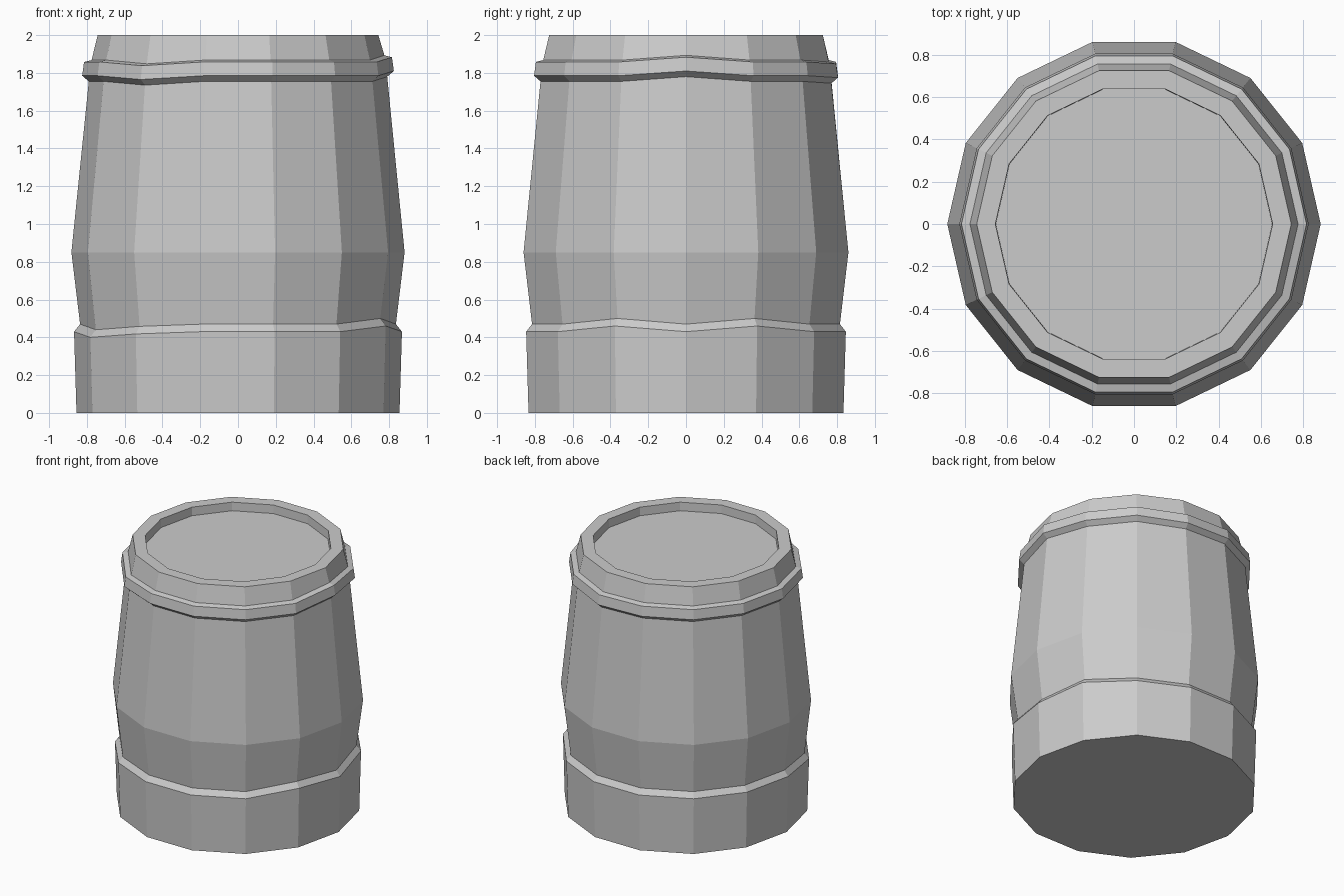
import bpy, bmesh
from math import cos, sin, tau

if "Cube" in bpy.data.objects:
    bpy.data.objects.remove(bpy.data.objects["Cube"])

SIDES = 14
# Small height wobble of the hand-made hoops, by vertex number (0 is +x)
LOW = {1: 0.03, 8: -0.03, 9: -0.012, 13: 0.03}
HIGH = {0: 0.025, 3: -0.01, 9: -0.02}
FLAT = {}


def lathe(name, profile, cap_start=False, cap_end=False):
    """Revolve (radius, height, wobble) points into a flat-sided shell."""
    bm = bmesh.new()
    rings = []
    for r, z, wobble in profile:
        rings.append([bm.verts.new((r * cos(tau * k / SIDES),
                                    r * sin(tau * k / SIDES),
                                    z + wobble.get(k, 0)))
                      for k in range(SIDES)])
    for a, b in zip(rings, rings[1:]):
        for k in range(SIDES):
            n = (k + 1) % SIDES
            bm.faces.new((a[k], a[n], b[n], b[k]))
    if cap_start:
        bm.faces.new(rings[0][::-1])
    if cap_end:
        bm.faces.new(rings[-1])
    mesh = bpy.data.meshes.new(name)
    bm.to_mesh(mesh)
    bm.free()
    obj = bpy.data.objects.new(name, mesh)
    bpy.context.collection.objects.link(obj)
    return obj


# Wide band around the foot, with the closed bottom
lathe("base_band", [(0.855, 0, FLAT), (0.868, 0.43, LOW), (0.836, 0.47, LOW)],
      cap_start=True)

# Bulging staves between the two bands
lathe("barrel_body", [(0.836, 0.47, LOW), (0.882, 0.85, FLAT), (0.79, 1.755, HIGH)])

# Narrow hoop near the top
lathe("upper_hoop", [(0.79, 1.755, HIGH), (0.825, 1.785, HIGH),
                     (0.815, 1.858, HIGH), (0.775, 1.868, HIGH)])

# Tapering neck, rim and sunken lid
lathe("rim_and_lid", [(0.775, 1.868, HIGH), (0.743, 2.0, FLAT),
                      (0.655, 2.0, FLAT), (0.653, 1.935, FLAT)], cap_end=True)
